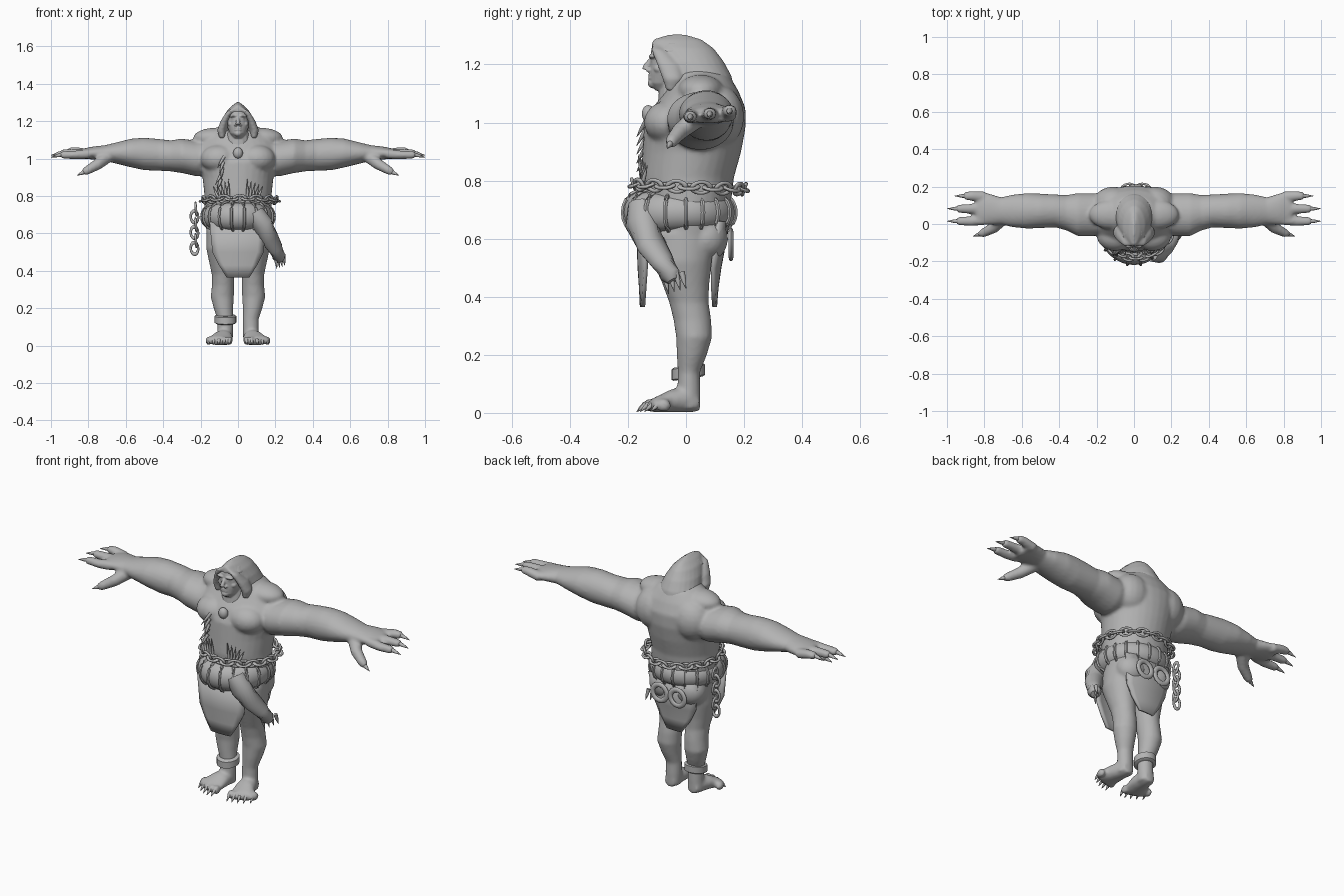
import bpy
import bmesh
from math import sin, cos, pi, radians
from mathutils import Vector, Matrix

default_cube = bpy.data.objects.get("Cube")
if default_cube:
    bpy.data.objects.remove(default_cube, do_unlink=True)

CLAY = (0.45, 0.45, 0.45, 1.0)
clay = bpy.data.materials.new("clay_grey")
clay.use_nodes = True
clay.diffuse_color = CLAY
clay.node_tree.nodes["Principled BSDF"].inputs["Base Color"].default_value = CLAY


def tube(bm, stations, axis=None, sides=16, closed=False):
    """Skin elliptical rings (x, y, z, horizontal radius, vertical radius)."""
    centres = [Vector(s[:3]) for s in stations]
    rings, count = [], len(stations)
    for i, station in enumerate(stations):
        if axis:
            d = Vector(axis)
        elif closed:
            d = (centres[(i + 1) % count] - centres[i - 1]).normalized()
        else:
            d = (centres[min(i + 1, count - 1)] - centres[max(i - 1, 0)]).normalized()
        ref = Vector((0, 1, 0)) if abs(d.z) > 0.8 else Vector((0, 0, 1))
        u = d.cross(ref).normalized()
        v = u.cross(d)
        ra, rb = station[3], station[-1]
        rings.append([bm.verts.new(centres[i] + u * ra * cos(t) + v * rb * sin(t))
                      for t in (2 * pi * k / sides for k in range(sides))])
    pairs = list(zip(rings, rings[1:]))
    if closed:
        pairs.append((rings[-1], rings[0]))
    else:
        bm.faces.new(rings[0][::-1])
        bm.faces.new(rings[-1])
    for a, b in pairs:
        for k in range(sides):
            n = (k + 1) % sides
            bm.faces.new((a[k], a[n], b[n], b[k]))


def ball(bm, centre, radii):
    matrix = Matrix.Translation(centre) @ Matrix.Diagonal((*radii, 1))
    bmesh.ops.create_uvsphere(bm, u_segments=20, v_segments=12, radius=1, matrix=matrix)


def spike(bm, start, end, radius):
    middle = Vector(start).lerp(Vector(end), 0.5)
    tube(bm, [(*start, radius), (*middle, radius * 0.75), (*end, 0.001)], sides=8)


def finish(bm, name, voxel=0, smooth=4):
    bmesh.ops.recalc_face_normals(bm, faces=bm.faces)
    mesh = bpy.data.meshes.new(name)
    bm.to_mesh(mesh)
    bm.free()
    mesh.materials.append(clay)
    obj = bpy.data.objects.new(name, mesh)
    bpy.context.collection.objects.link(obj)
    bpy.ops.object.select_all(action="DESELECT")
    obj.select_set(True)
    bpy.context.view_layer.objects.active = obj
    if voxel:
        remesh = obj.modifiers.new("fuse", "REMESH")
        remesh.mode = "VOXEL"
        remesh.voxel_size = voxel
        remesh.use_smooth_shade = True
        relax = obj.modifiers.new("relax", "SMOOTH")
        relax.iterations = smooth
    else:
        bpy.ops.object.shade_smooth_by_angle(angle=radians(50))
    return obj


# Body: torso, arms and legs fused into one smooth skin
body = bmesh.new()
tube(body, [(0, 0, .53, .12, .09), (0, .01, .62, .17, .13), (0, .005, .72, .18, .15),
            (0, .005, .81, .18, .16), (0, .02, .9, .19, .17), (0, .03, .98, .21, .175),
            (0, .045, 1.05, .23, .16), (0, .055, 1.11, .19, .125),
            (0, .05, 1.16, .12, .1), (0, .02, 1.2, .06, .06)], (0, 0, 1), 32)
claws = bmesh.new()
for s in (1, -1):
    # Chest, shoulder blade, trapezius and buttock masses
    ball(body, (s * .1, -.06, 1.0), (.1, .085, .075))
    ball(body, (s * .11, .11, 1.02), (.11, .09, .11))
    ball(body, (s * .12, .05, 1.11), (.12, .08, .055))
    ball(body, (s * .08, .07, .6), (.085, .075, .08))
    # Arm
    tube(body, [(s * x, y, z, a, b) for x, y, z, a, b in (
        (.12, .05, 1.01, .1, .1), (.22, .05, 1.0, .115, .095), (.3, .05, 1.015, .115, .092),
        (.36, .06, 1.015, .095, .083), (.42, .07, 1.02, .088, .085),
        (.5, .07, 1.025, .092, .087), (.57, .07, 1.03, .095, .077),
        (.65, .07, 1.03, .087, .057), (.71, .07, 1.03, .073, .042),
        (.78, .08, 1.03, .085, .034), (.84, .08, 1.025, .085, .026))], (s, 0, 0), 24)
    # Fingers and thumb
    for y, tip, z in ((.15, .91, 1.04), (.082, .95, 1.03), (.015, .95, 1.02)):
        tube(body, [(s * .8, y * .9 + .01, 1.025, .03, .026), (s * .87, y, z, .026, .023),
                    (s * (tip - .01), y, z, .022, .02), (s * tip, y, z - .003, .012, .012)])
        spike(claws, (s * (tip - .03), y, z + .006), (s * (tip + .05), y, z - .012), .013)
    tube(body, [(s * .7, .03, 1.01, .035), (s * .75, -.02, .97, .03),
                (s * .81, -.05, .935, .023), (s * .83, -.055, .925, .014)])
    spike(claws, (s * .81, -.05, .935), (s * .86, -.065, .91), .013)
    # Leg
    tube(body, [(s * x, y, z, a, b) for x, y, z, a, b in (
        (.085, .0, .62, .085, .11), (.09, -.01, .52, .08, .1), (.085, .0, .44, .068, .08),
        (.08, .01, .38, .06, .068), (.08, .022, .32, .06, .065), (.084, .028, .26, .062, .062),
        (.078, .02, .2, .052, .052), (.068, .01, .14, .042, .038),
        (.068, .01, .08, .042, .04), (.07, .01, .015, .042, .04))], (0, 0, 1), 24)
    # Foot and toes
    tube(body, [(s * .07, .045, .035, .03, .03), (s * .072, .01, .045, .042, .044),
                (s * .082, -.05, .042, .055, .04), (s * .095, -.09, .032, .066, .03),
                (s * .1, -.115, .026, .066, .024)], (0, -1, 0), 20)
    for i in range(5):
        x, y = .045 + .028 * i, -.125 + .003 * i * i
        ball(body, (s * x, y, .026), (.017, .026, .023))
        spike(claws, (s * x, y - .015, .032), (s * (x + .004), y - .045, .004), .009)
finish(body, "body", .009)
finish(claws, "finger_and_toe_claws")

# Head with brow, nose, cheeks, lips and chin
head = bmesh.new()
tube(head, [(0, -.075, 1.11, .025, .03), (0, -.075, 1.135, .043, .05),
            (0, -.06, 1.17, .058, .066), (0, -.05, 1.21, .062, .075),
            (0, -.045, 1.25, .06, .075), (0, -.04, 1.275, .04, .05)], (0, 0, 1), 24)
tube(head, [(0, -.122, 1.215, .008), (0, -.136, 1.195, .011), (0, -.138, 1.182, .014)])
ball(head, (0, -.11, 1.135), (.022, .022, .018))
for z in (1.153, 1.164):
    ball(head, (0, -.118, z), (.022, .013, .006))
for s in (1, -1):
    ball(head, (s * .025, -.113, 1.228), (.025, .016, .008))
    ball(head, (s * .036, -.092, 1.185), (.02, .02, .016))
    ball(head, (s * .024, -.112, 1.212), (.01, .008, .006))
    ball(head, (s * .013, -.128, 1.18), (.009, .01, .007))
tube(head, [(0, -.02, 1.06, .08), (0, -.04, 1.17, .05)])
finish(head, "head", .004, 2)

# Long hair sweeping back to the shoulders, with a lock framing each cheek
hair = bmesh.new()
tube(hair, [(0, -.03, 1.303, .004, .03), (0, -.03, 1.285, .03, .085),
            (0, -.012, 1.255, .06, .108), (0, .015, 1.21, .085, .115),
            (0, .045, 1.16, .102, .112), (0, .065, 1.125, .1, .1),
            (0, .085, 1.095, .06, .075)], (0, 0, 1), 24)
for s in (1, -1):
    tube(hair, [(s * .008, -.105, 1.275, .012, .012), (s * .045, -.095, 1.25, .018, .025),
                (s * .072, -.06, 1.2, .022, .04), (s * .088, -.045, 1.15, .024, .036),
                (s * .085, -.05, 1.11, .014, .018)], (0, 0, 1))
finish(hair, "hair", .007, 3)

# Pelt roll around the waist, tied with cords
roll, cords = bmesh.new(), bmesh.new()


def roll_point(t):
    front = max(0, -sin(t))
    return (.14 * cos(t), (.155 if sin(t) < 0 else .12) * sin(t), .69), .052 + .012 * front


ring = [roll_point(2 * pi * k / 40) for k in range(40)]
tube(roll, [(*p, r, r * 1.15) for p, r in ring], closed=True)
finish(roll, "pelt_roll")
for k in range(18):
    t = 2 * pi * k / 18
    (x, y, z), r = roll_point(t)
    out = Vector((cos(t), sin(t), 0))
    loop = [Vector((x, y, z)) + (out * cos(a) + Vector((0, 0, 1.15)) * sin(a)) * (r + .002)
            for a in (2 * pi * j / 20 for j in range(20))]
    tube(cords, [(*p, .008) for p in loop], sides=6, closed=True)
finish(cords, "roll_cords")

# Pelt paw hanging on the left hip
paw = bmesh.new()
tube(paw, [(.09, -.15, .71, .05), (.13, -.155, .65, .055), (.165, -.12, .58, .05),
           (.2, -.08, .52, .04), (.22, -.055, .475, .036), (.227, -.045, .455, .02)])
finish(paw, "hanging_paw")
paw_claws = bmesh.new()
for i in range(4):
    x, y = .2 + .014 * i, -.075 + .02 * i
    spike(paw_claws, (x, y, .485), (x + .008, y + .015, .41 + .006 * i), .011)
finish(paw_claws, "paw_claws")


# Loincloth panels
def cloth(name, rows, bow):
    bm = bmesh.new()
    grid = [[bm.verts.new((w * c / 4, y + bow * (w * c / 4) ** 2, z)) for c in range(-4, 5)]
            for z, w, y in rows]
    for a, b in zip(grid, grid[1:]):
        for k in range(8):
            bm.faces.new((a[k], a[k + 1], b[k + 1], b[k]))
    obj = finish(bm, name)
    thick = obj.modifiers.new("thickness", "SOLIDIFY")
    thick.thickness = .014
    thick.offset = 0


cloth("front_loincloth", ((.66, .15, -.165), (.5, .135, -.16), (.43, .1, -.155), (.365, .06, -.152)), 1.2)
cloth("rear_loincloth", ((.66, .15, .145), (.5, .125, .115), (.43, .09, .105), (.365, .045, .1)), -1.5)

# Chain links share one oval ring shape
bpy.ops.mesh.primitive_torus_add(major_radius=.02, minor_radius=.0065,
                                 major_segments=16, minor_segments=8)
template = bpy.context.object
link_mesh = template.data
bpy.data.objects.remove(template)


def link(bm, place, along, roll_angle, scale=(1.55, 1, 1)):
    start = len(bm.verts)
    bm.from_mesh(link_mesh)
    bm.verts.ensure_lookup_table()
    turn = Vector(along).to_track_quat("X", "Z").to_matrix().to_4x4()
    matrix = (Matrix.Translation(place) @ turn @ Matrix.Rotation(roll_angle, 4, "X")
              @ Matrix.Diagonal((*scale, 1)))
    bmesh.ops.transform(bm, matrix=matrix, verts=bm.verts[start:])


chain = bmesh.new()
for k in range(28):
    t = 2 * pi * k / 28
    link(chain, (.01 + .195 * cos(t), .01 + .19 * sin(t), .778 - .008 * sin(t)),
         (-sin(t), cos(t), 0), radians(20 + 90 * (k % 2)))
finish(chain, "waist_chain")
tail = bmesh.new()
for k in range(6):
    link(tail, (-.225 - .008 * (k % 2), .065, .73 - .042 * k), (.08, 0, -1), pi / 2 * (k % 2))
finish(tail, "hanging_chain")

# Two rings on the back of the belt
rings = bmesh.new()
for s in (1, -1):
    link(rings, (s * .055, .155, .58), (1, 0, 0), pi / 2, (2.2, 2.2, 1.3))
finish(rings, "rear_rings")

# Ankle cuff on the right leg
cuff = bmesh.new()
bands = [(.05, .11), (.058, .115), (.058, .15), (.05, .155)]
tube(cuff, [(-.067, .008, z + .008, r, r) for r, z in bands], (0, -.15, 1), 24)
finish(cuff, "ankle_cuff")

# Chest bead and bone splinters
bead = bmesh.new()
ball(bead, (0, -.13, 1.03), (.026, .022, .03))
finish(bead, "chest_bead")
bones = bmesh.new()
for s in (1, -1):
    for i in range(5):
        spike(bones, (s * (.05 + .014 * i), -.15, .79),
              (s * (.05 + .021 * i), -.165 + .008 * i, .89 - .009 * i), .008)
for i in range(5):
    x, z = -.075 - .004 * i, 1.01 - .03 * i
    spike(bones, (x, -.135, z), (x - .035 + .014 * (i % 3), -.17, z - .06), .009)
finish(bones, "bone_splinters")
